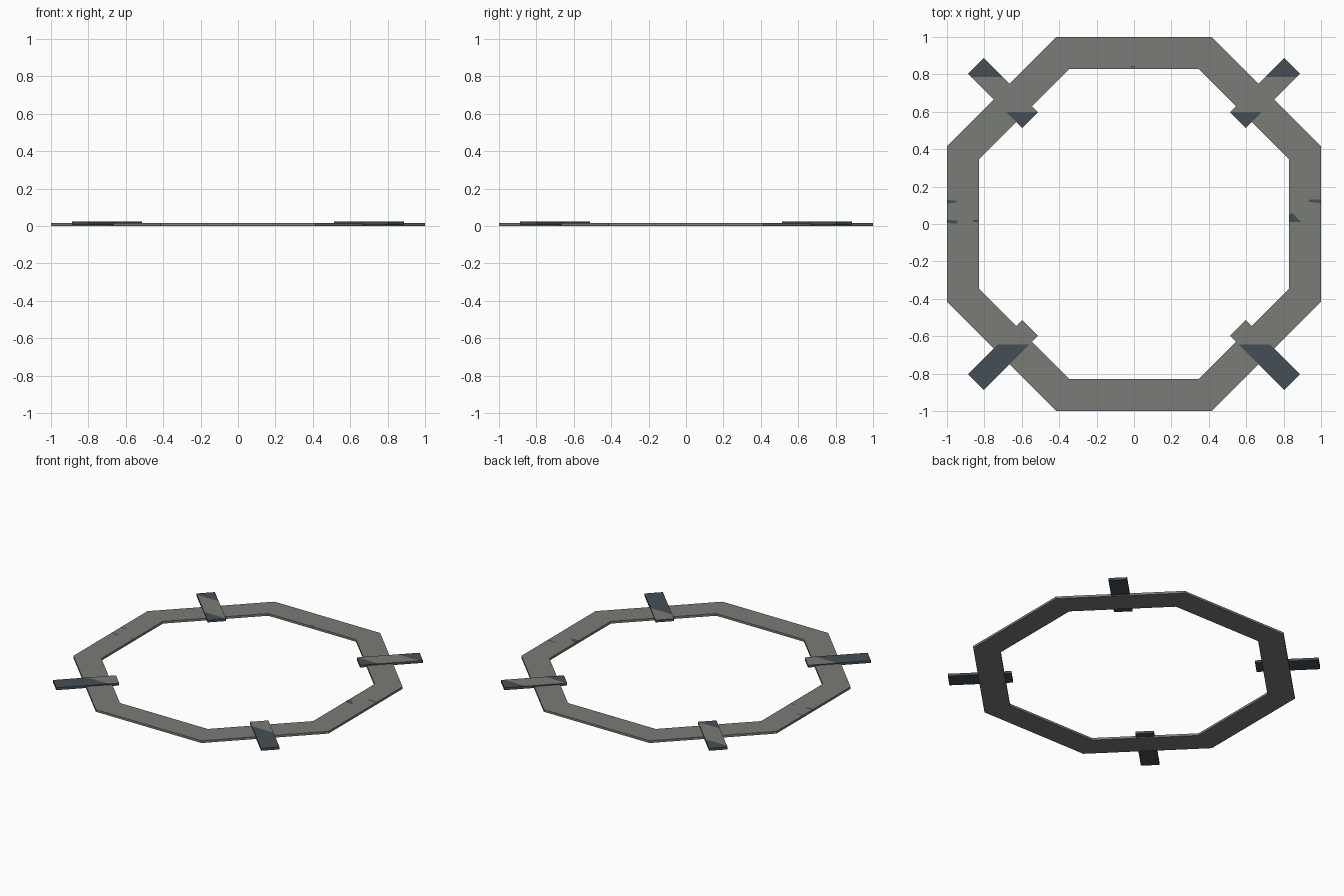
import bpy, bmesh, math
from mathutils import Vector, Matrix

if "Cube" in bpy.data.objects:
    bpy.data.objects.remove(bpy.data.objects["Cube"])

def material(name, rgb):
    m = bpy.data.materials.new(name)
    m.diffuse_color = (*rgb, 1)
    m.use_nodes = True
    m.node_tree.nodes["Principled BSDF"].inputs["Base Color"].default_value = m.diffuse_color
    return m

grey = material("stone grey", (0.195, 0.2, 0.18))
slate = material("dark slate", (0.06, 0.078, 0.092))

def finish(bm, name, mats):
    bmesh.ops.recalc_face_normals(bm, faces=bm.faces)
    mesh = bpy.data.meshes.new(name)
    bm.to_mesh(mesh)
    bm.free()
    for m in mats:
        mesh.materials.append(m)
    ob = bpy.data.objects.new(name, mesh)
    bpy.context.collection.objects.link(ob)
    return ob

# Flat octagonal ring
def octagon(bm, apothem, z):
    r = apothem / math.cos(math.pi / 8)
    return [bm.verts.new((r * math.cos(a), r * math.sin(a), z))
            for a in (math.pi / 8 + i * math.pi / 4 for i in range(8))]

RING_TOP = 0.016
bm = bmesh.new()
loops = [octagon(bm, 1.0, 0), octagon(bm, 1.0, RING_TOP),
         octagon(bm, 0.83, RING_TOP), octagon(bm, 0.83, 0)]
for k in range(4):
    a, b = loops[k], loops[(k + 1) % 4]
    for i in range(8):
        j = (i + 1) % 8
        bm.faces.new((a[i], a[j], b[j], b[i]))
finish(bm, "octagon_ring", [grey])

# Four diagonal bars, split at fixed y so the top is part grey, part slate
for i, name in enumerate(("back_right", "back_left", "front_left", "front_right")):
    bm = bmesh.new()
    bmesh.ops.create_cube(bm, size=1, matrix=Matrix.Rotation(math.radians(45 + 90 * i), 4, 'Z')
                          @ Matrix.Translation((0.99, 0, 0.0145))
                          @ Matrix.Diagonal((0.41, 0.12, 0.017, 1)))
    for cut in (0.787, 0.6, -0.645):
        bmesh.ops.bisect_plane(bm, geom=bm.verts[:] + bm.edges[:] + bm.faces[:],
                               plane_co=(0, cut, 0), plane_no=(0, 1, 0))
    bm.normal_update()
    for f in bm.faces:
        y = f.calc_center_median().y
        is_grey = f.normal.z > 0.5 and (0.6 < y < 0.787 or -0.645 < y < 0)
        f.material_index = 0 if is_grey else 1
    finish(bm, name + "_bar", [grey, slate])

# Small dark chips on the ring top
chips = [
    [(-1, .11), (-.95, .115), (-.95, .125), (-1, .128)],
    [(-1, .005), (-.945, .002), (-.945, .018), (-1, .022)],
    [(-.86, .012), (-.835, .012), (-.835, .022), (-.86, .022)],
    [(.93, .118), (1, .112), (1, .13), (.94, .13)],
    [(.83, .01), (.893, .012), (.87, .035), (.845, .06), (.83, .05)],
    [(-.02, .836), (.005, .836), (.005, .846), (-.02, .846)],
]
bm = bmesh.new()
for pts in chips:
    f = bm.faces.new([bm.verts.new((x, y, RING_TOP + 0.0008)) for x, y in pts])
finish(bm, "ring_chips", [slate])
